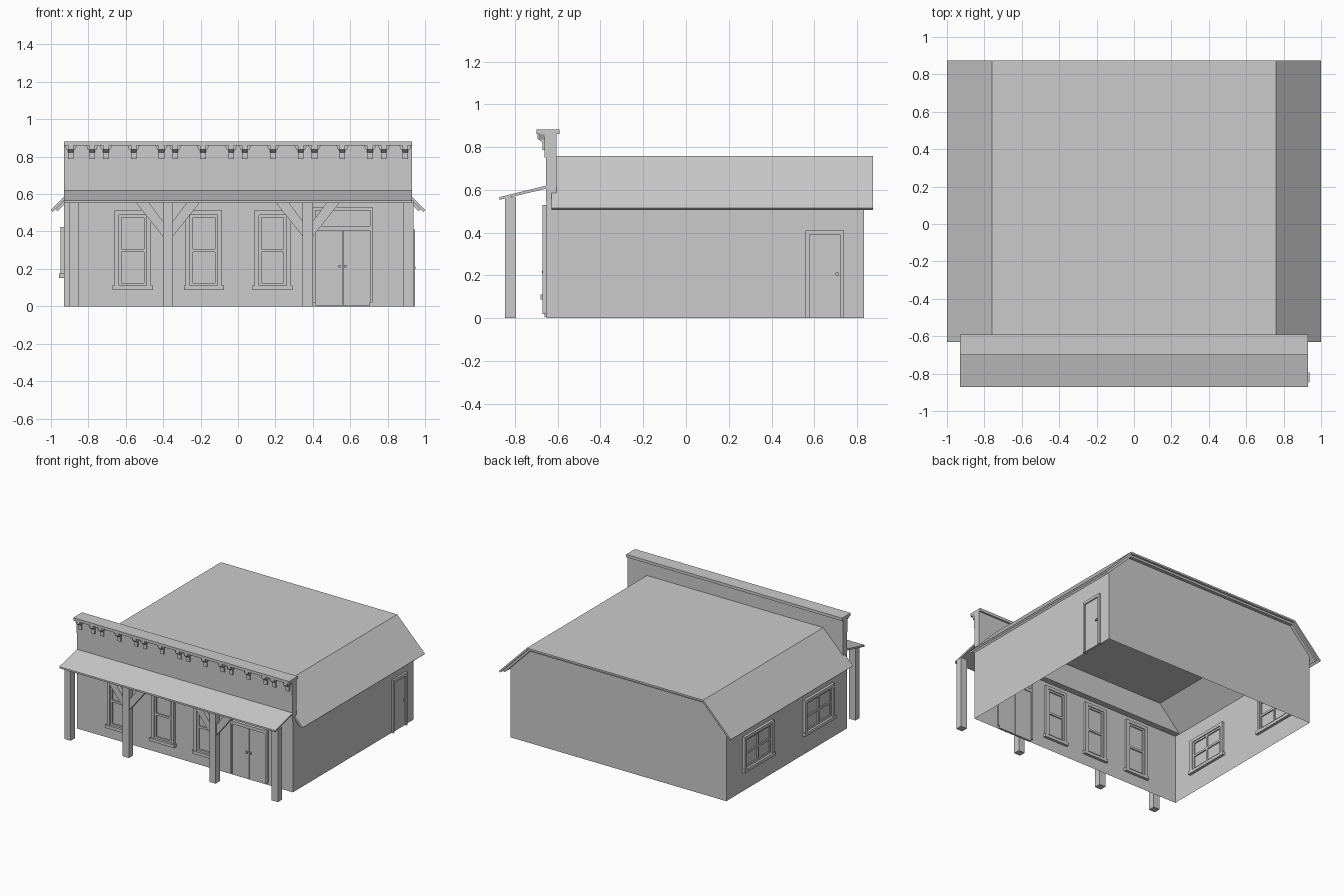
import bpy, bmesh, math
from mathutils import Matrix

if "Cube" in bpy.data.objects:
    bpy.data.objects.remove(bpy.data.objects["Cube"])


def finish(name, bm, rot=0):
    bmesh.ops.transform(bm, matrix=Matrix.Rotation(math.radians(rot), 4, 'Z'), verts=bm.verts)
    bmesh.ops.recalc_face_normals(bm, faces=bm.faces)
    me = bpy.data.meshes.new(name)
    bm.to_mesh(me)
    bm.free()
    ob = bpy.data.objects.new(name, me)
    bpy.context.collection.objects.link(ob)
    return ob


def box(bm, x0, x1, y0, y1, z0, z1):
    vs = bmesh.ops.create_cube(bm, size=1)['verts']
    for v in vs:
        v.co.x = x1 if v.co.x > 0 else x0
        v.co.y = y1 if v.co.y > 0 else y0
        v.co.z = z1 if v.co.z > 0 else z0


def prism(bm, pts, axis, a, b):
    # closed profile (u, z) swept along x or y
    def at(p, t):
        return (t, p[0], p[1]) if axis == 'x' else (p[0], t, p[1])
    A = [bm.verts.new(at(p, a)) for p in pts]
    B = [bm.verts.new(at(p, b)) for p in pts]
    n = len(pts)
    bm.faces.new(A)
    bm.faces.new(B[::-1])
    for i in range(n):
        j = (i + 1) % n
        bm.faces.new((A[i], B[i], B[j], A[j]))


W, YF, YB = 0.93, -0.652, 0.832

# Open-bottomed shell of walls with clipped gables front and back
bm = bmesh.new()
gable = [(-W, 0), (W, 0), (W, .547), (.75, .735), (-.75, .735), (-W, .547)]
f = [bm.verts.new((x, YF, z)) for x, z in gable]
b = [bm.verts.new((x, YB, z)) for x, z in gable]
bm.faces.new(f)
bm.faces.new(b)
bm.faces.new((f[1], b[1], b[2], f[2]))
bm.faces.new((f[0], b[0], b[5], f[5]))
finish("walls", bm)


# Roof: outer sheet and a slightly inset lower layer
def roof_line(d, s):
    k = .7071
    e = (1 - k * d - k * s, .515 - k * d + k * s)
    r = (.76 - .414 * d, .758 - d)
    return [(-e[0], e[1]), (-r[0], r[1]), r, e]


def roof(name, d0, d1, s, y0, y1):
    bm = bmesh.new()
    prism(bm, roof_line(d0, s) + roof_line(d1, s)[::-1], 'y', y0, y1)
    finish(name, bm)


roof("roof", 0, .014, 0, -.63, .875)
roof("roof_underlayer", .014, .03, .02, -.62, .858)

# False front parapet, frieze board and cap
bm = bmesh.new()
box(bm, -W, W, -.655, -.605, .545, .75)
finish("parapet", bm)
bm = bmesh.new()
box(bm, -W, W, -.662, -.605, .75, .86)
finish("frieze", bm)
bm = bmesh.new()
box(bm, -W, W, -.70, -.592, .86, .882)
finish("parapet_cap", bm)

# Cornice brackets with bevelled shoulders
bm = bmesh.new()
for c in (.037, .187, .335, .409, .558, .706, .78, .895):
    for x in (-c, c):
        prism(bm, [(-.66, .862), (-.695, .862), (-.695, .838), (-.672, .822),
                   (-.672, .787), (-.66, .787)], 'x', x - .015, x + .015)
        prism(bm, [(x - .034, .862), (x - .022, .836), (x + .022, .836), (x + .034, .862)],
              'y', -.685, -.66)
finish("cornice_brackets", bm)

# Porch awning
bm = bmesh.new()
prism(bm, [(-.872, .553), (-.872, .566), (-.652, .62), (-.652, .606)], 'x', -W, W)
finish("awning", bm)

# Porch posts
for i, x in enumerate((-.877, -.375, .373, .91)):
    bm = bmesh.new()
    box(bm, x - .027, x + .027, -.847, -.795, 0, .565)
    finish(f"porch_post_{i + 1}", bm)

# Diagonal braces on the middle posts
bm = bmesh.new()
for c in (-.375, .373):
    for s in (-1, 1):
        prism(bm, [(c + s * .02, .365), (c + s * .02, .445), (c + s * .105, .56), (c + s * .175, .56)],
              'y', -.838, -.804)
finish("post_braces", bm)


# Windows, drawn facing the front and turned to their wall
def window(name, u, w, z0, z1, wall, rot=0, cross=False):
    bm = bmesh.new()
    x0, x1 = u - w / 2, u + w / 2
    o, i, t = wall - .02, wall + .016, .024
    box(bm, x0, x0 + t, o, i, z0, z1)
    box(bm, x1 - t, x1, o, i, z0, z1)
    box(bm, x0 + t, x1 - t, o, i, z1 - t, z1)
    box(bm, x0 - .01, x1 + .01, o - .008, i + .005, z0 - .014, z0 + .01)
    a, c, s = wall - .01, wall + .009, .014
    x0, x1, z0, z1 = x0 + t, x1 - t, z0 + .01, z1 - t
    m = (z0 + z1) / 2
    box(bm, x0, x0 + s, a, c, z0, z1)
    box(bm, x1 - s, x1, a, c, z0, z1)
    box(bm, x0 + s, x1 - s, a, c, z0, z0 + s)
    box(bm, x0 + s, x1 - s, a, c, z1 - s, z1)
    box(bm, x0 + s, x1 - s, a, c, m - .008, m + .008)
    if cross:
        box(bm, u - .007, u + .007, a, c, z0 + s, z1 - s)
    finish(name, bm, rot)


for i, u in enumerate((-.563, -.182, .185)):
    window(f"front_window_{i + 1}", u, .195, .10, .512, YF)
for i, y in enumerate((.45, -.295)):
    window(f"side_window_{i + 1}", -y, .36, .165, .425, -W, -90, True)

# Front double door with transom
bm = bmesh.new()
o, i = YF - .02, YF + .014
box(bm, .40, .415, o, i, .02, .53)
box(bm, .705, .72, o, i, .02, .53)
box(bm, .415, .705, o, i, .512, .53)
box(bm, .415, .705, o, i, .403, .428)
finish("front_door_frame", bm)
bm = bmesh.new()
for x0, x1 in ((.415, .558), (.562, .705)):
    box(bm, x0, x1, YF - .009, YF + .008, .005, .403)
finish("front_doors", bm)
bm = bmesh.new()
for x in (.543, .573):
    box(bm, x - .007, x + .007, YF - .022, YF, .208, .222)
finish("front_door_knobs", bm)

# Side door on the right wall
bm = bmesh.new()
box(bm, .56, .578, -W - .015, -W + .012, 0, .41)
box(bm, .722, .74, -W - .015, -W + .012, 0, .41)
box(bm, .578, .722, -W - .015, -W + .012, .388, .41)
finish("side_door_frame", bm, 90)
bm = bmesh.new()
box(bm, .578, .722, -W - .006, -W + .006, .003, .388)
finish("side_door", bm, 90)
bm = bmesh.new()
box(bm, .699, .713, -W - .018, -W, .2, .214)
finish("side_door_knob", bm, 90)
